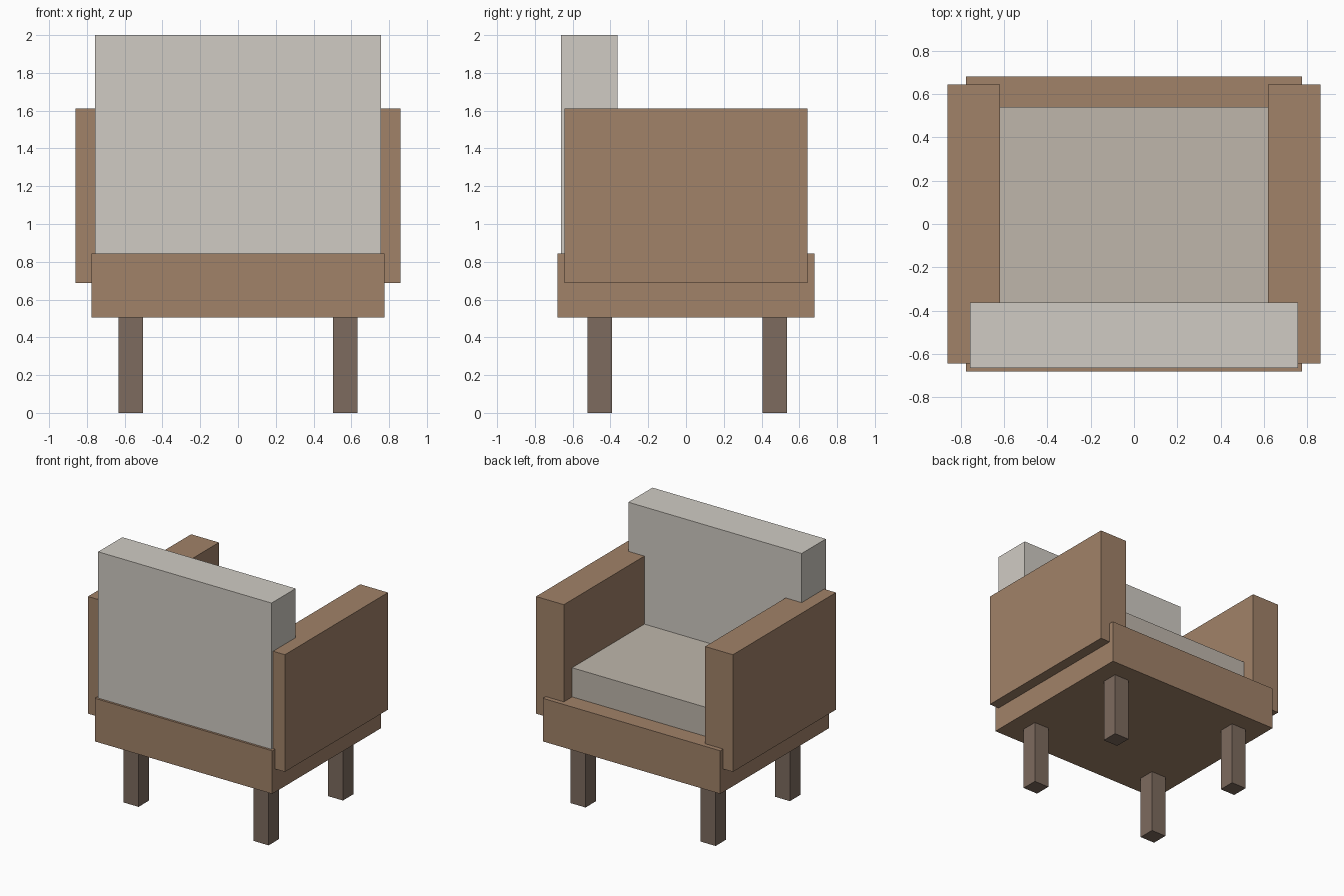
import bpy

if "Cube" in bpy.data.objects:
    bpy.data.objects.remove(bpy.data.objects["Cube"])


def material(name, rgb):
    mat = bpy.data.materials.new(name)
    mat.diffuse_color = (*rgb, 1)
    mat.use_nodes = True
    mat.node_tree.nodes["Principled BSDF"].inputs["Base Color"].default_value = mat.diffuse_color
    return mat


def box(name, x, y, z, mat):
    """Box spanning the given (min, max) ranges."""
    spans = (x, y, z)
    bpy.ops.mesh.primitive_cube_add(size=1, location=[(a + b) / 2 for a, b in spans])
    ob = bpy.context.object
    ob.name = name
    ob.scale = [b - a for a, b in spans]
    bpy.ops.object.transform_apply(location=False, rotation=False, scale=True)
    ob.data.materials.append(mat)
    return ob


wood = material("wood", (0.355, 0.223, 0.14))
dark_wood = material("dark_wood", (0.205, 0.147, 0.113))
back_fabric = material("back_fabric", (0.63, 0.60, 0.55))
seat_fabric = material("seat_fabric", (0.52, 0.47, 0.41))

# Base frame, seat and backrest
box("base", (-0.775, 0.775), (-0.68, 0.68), (0.505, 0.845), wood)
box("seat_cushion", (-0.62, 0.62), (-0.37, 0.54), (0.845, 1.075), seat_fabric)
box("backrest", (-0.757, 0.757), (-0.663, -0.362), (0.845, 2.0), back_fabric)

# Arms and legs on both sides
for side, s in (("left", -1), ("right", 1)):
    box(f"{side}_arm", sorted((s * 0.617, s * 0.86)), (-0.643, 0.643), (0.687, 1.612), wood)
    for end, y in (("front", -0.457), ("rear", 0.47)):
        box(f"{end}_{side}_leg", sorted((s * 0.503, s * 0.633)),
            (y - 0.065, y + 0.065), (0, 0.505), dark_wood)
